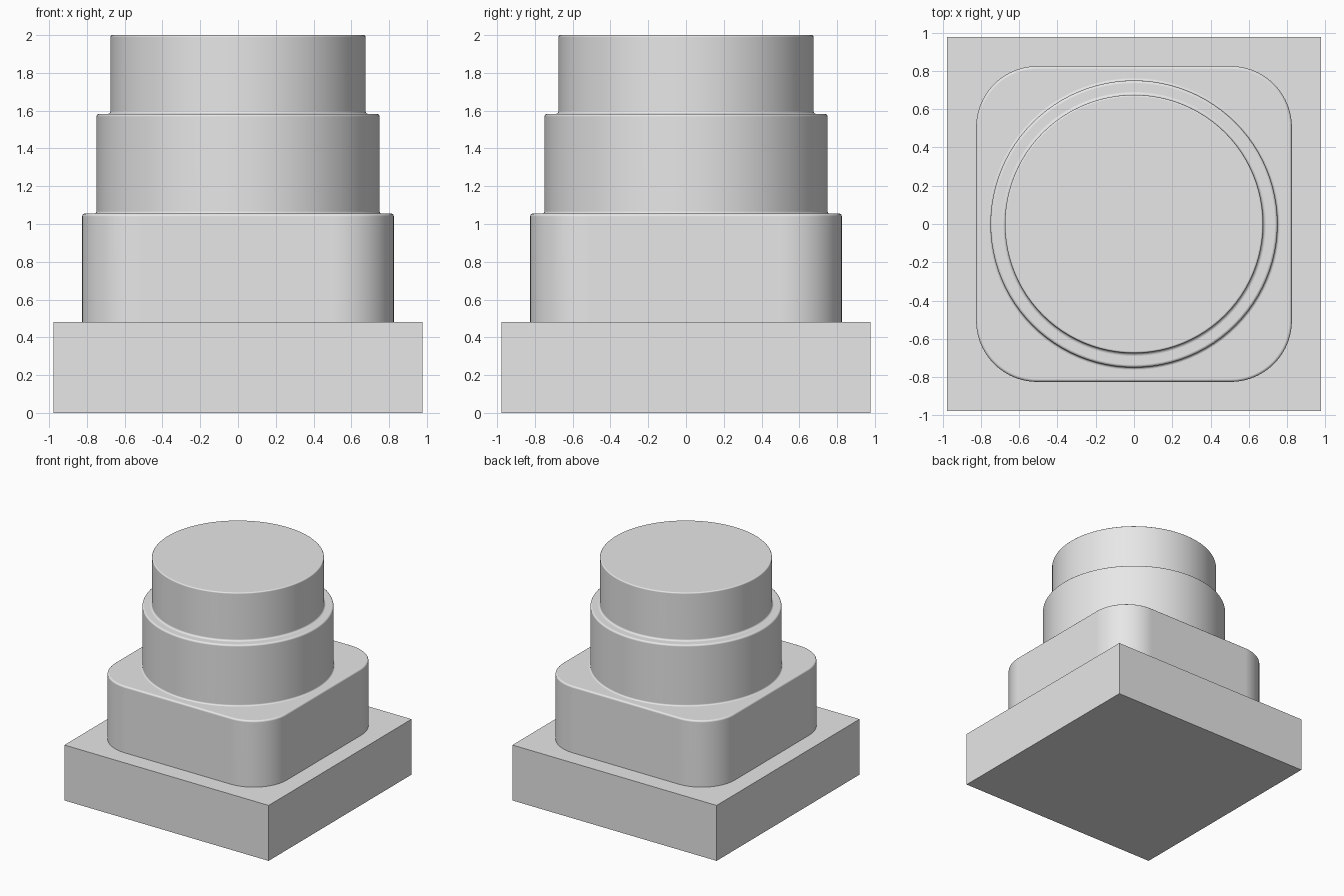
import bpy
import bmesh
from math import sin, cos, pi

cube = bpy.data.objects.get("Cube")
if cube:
    bpy.data.objects.remove(cube, do_unlink=True)

# Single neutral grey
GREY = (0.8, 0.8, 0.8, 1.0)
grey = bpy.data.materials.new("plain grey")
grey.use_nodes = True
grey.diffuse_color = GREY
grey.node_tree.nodes["Principled BSDF"].inputs["Base Color"].default_value = GREY

SINK = 0.02   # how far each tier is seated into the one below
STEPS = 5     # segments in each rounded edge


def outline(half, radius, corner_steps):
    """Counter-clockwise rounded square; a circle when radius equals half."""
    points = []
    for quarter in range(4):
        start = quarter * pi / 2
        cx = (half - radius) * (1 if quarter in (0, 3) else -1)
        cy = (half - radius) * (1 if quarter in (0, 1) else -1)
        # A full circle shares its quarter end points
        count = corner_steps if half == radius else corner_steps + 1
        for i in range(count):
            a = start + i * pi / 2 / corner_steps
            points.append((cx + radius * cos(a), cy + radius * sin(a)))
    return points


def tier(name, half, radius, bottom, top, foot=0.0, edge=0.015, corner_steps=24):
    """Stepped block with a concave foot fillet and a rounded top edge."""
    # Profile as (outward offset, height)
    profile = [(foot, bottom - SINK)]
    if foot:
        for i in range(STEPS + 1):
            a = i * pi / 2 / STEPS
            profile.append((foot - foot * sin(a), bottom + foot - foot * cos(a)))
    for i in range(STEPS + 1):
        a = i * pi / 2 / STEPS
        profile.append((edge * cos(a) - edge, top - edge + edge * sin(a)))

    base = outline(half, radius, corner_steps)
    bm = bmesh.new()
    rings = []
    for offset, z in profile:
        # Scale each corner arc so the offset stays even all round
        if half == radius:
            loop = [(x * (half + offset) / half, y * (half + offset) / half) for x, y in base]
        else:
            loop = outline(half + offset, radius + offset, corner_steps)
        rings.append([bm.verts.new((x, y, z)) for x, y in loop])
    n = len(base)
    for low, high in zip(rings, rings[1:]):
        for i in range(n):
            j = (i + 1) % n
            bm.faces.new((low[i], low[j], high[j], high[i]))
    bm.faces.new(rings[0][::-1])
    bm.faces.new(rings[-1])

    mesh = bpy.data.meshes.new(name)
    bm.to_mesh(mesh)
    bm.free()
    mesh.materials.append(grey)
    obj = bpy.data.objects.new(name, mesh)
    bpy.context.collection.objects.link(obj)
    bpy.ops.object.select_all(action="DESELECT")
    obj.select_set(True)
    bpy.context.view_layer.objects.active = obj
    bpy.ops.object.shade_smooth_by_angle(angle=pi / 6)
    # Keep the large flat faces flat next to the rounded edges
    normals = obj.modifiers.new("face weighted normals", "WEIGHTED_NORMAL")
    normals.keep_sharp = True
    return obj


# Sharp-edged square slab
bpy.ops.mesh.primitive_cube_add(size=1, location=(0, 0, 0.24))
slab = bpy.context.object
slab.name = "base_slab"
slab.scale = (1.955, 1.955, 0.48)
bpy.ops.object.transform_apply(location=False, rotation=False, scale=True)
slab.data.materials.append(grey)

# Rounded square body and the two round tiers
tier("rounded_body", 0.825, 0.32, 0.48, 1.055)
tier("lower_drum", 0.75, 0.75, 1.055, 1.583, foot=0.012)
tier("upper_drum", 0.675, 0.675, 1.583, 2.0, foot=0.015, edge=0.01)
